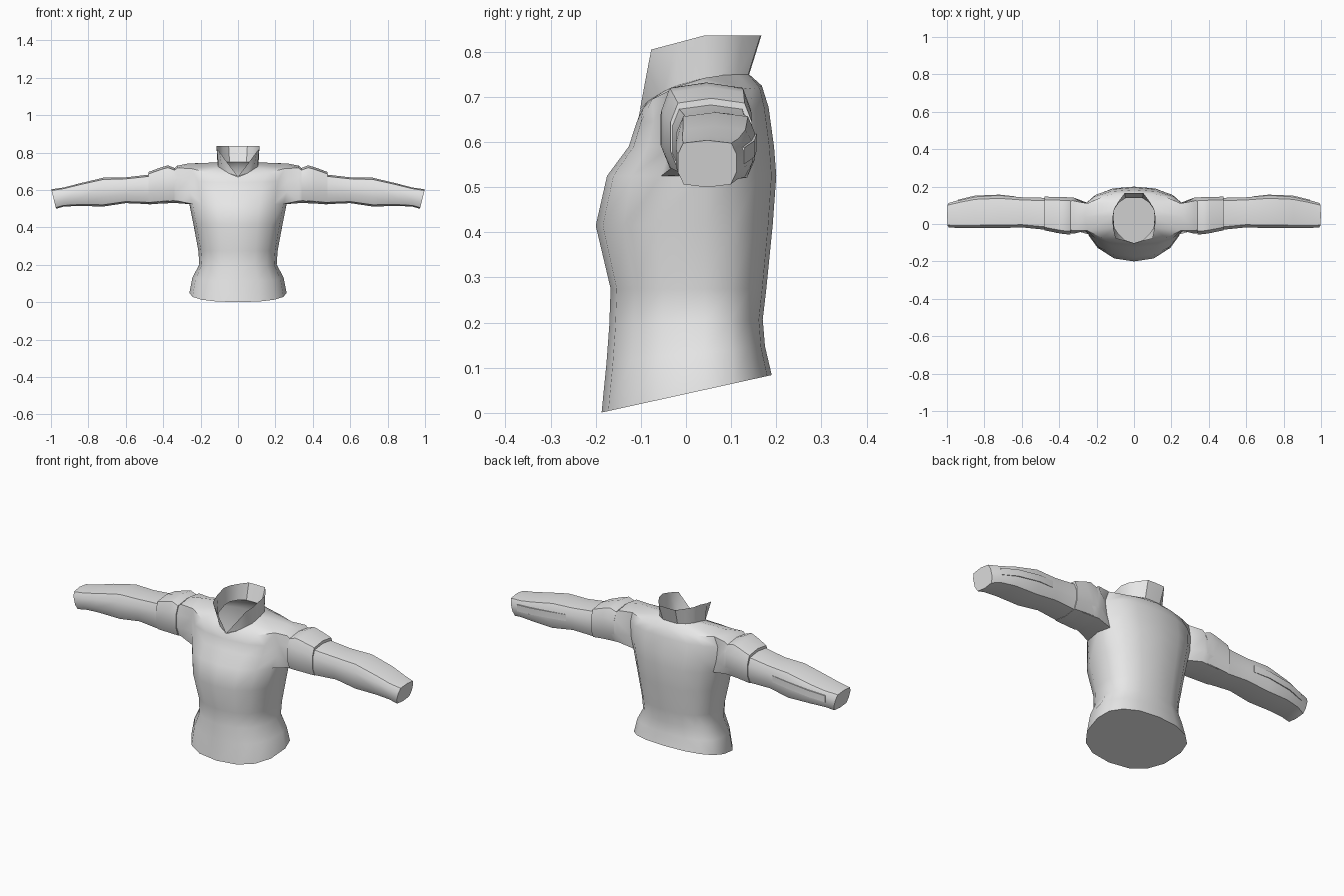
import bpy, bmesh, math

if "Cube" in bpy.data.objects:
    bpy.data.objects.remove(bpy.data.objects["Cube"])

cloth = bpy.data.materials.new("grey cloth")
cloth.diffuse_color = (0.8, 0.8, 0.8, 1)
cloth.use_nodes = True
cloth.node_tree.nodes["Principled BSDF"].inputs["Base Color"].default_value = cloth.diffuse_color


def finish(bm, name, angle=50):
    """Turn a right-hand half into a mirrored, smooth-shaded object."""
    bmesh.ops.recalc_face_normals(bm, faces=bm.faces)
    me = bpy.data.meshes.new(name)
    bm.to_mesh(me)
    bm.free()
    me.materials.append(cloth)
    ob = bpy.data.objects.new(name, me)
    bpy.context.collection.objects.link(ob)
    mod = ob.modifiers.new("mirror", 'MIRROR')
    mod.use_clip = True
    bpy.ops.object.select_all(action='DESELECT')
    ob.select_set(True)
    bpy.context.view_layer.objects.active = ob
    bpy.ops.object.modifier_apply(modifier="mirror")
    bpy.ops.object.shade_smooth_by_angle(angle=math.radians(angle))
    return ob


def bridge(bm, a, b, closed=False):
    n = len(a)
    for i in range(n if closed else n - 1):
        j = (i + 1) % n
        bm.faces.new((a[i], a[j], b[j], b[i]))


# Sleeve cross-section: bottom front to back, up the back, over the top, down the front
SECTION = [(-.8, -.88), (0, -1), (.8, -.88), (1, -.35), (1, .4),
           (.82, .88), (0, 1), (-.82, .88), (-1, .4), (-1, -.35)]


def sleeve_ring(bm, x, y0, y1, z0, z1, lean=0):
    yc, zc, ry, rz = (y0 + y1) / 2, (z0 + z1) / 2, (y1 - y0) / 2, (z1 - z0) / 2
    return [bm.verts.new((x + lean * v, yc + ry * u, zc + rz * v)) for u, v in SECTION]


# Body: half rings from front centre to back centre (height, tilt, half width, front, back)
ROWS = [(.042, .22, .26, -.187, .19), (.13, .1, .243, -.176, .175),
        (.2, .04, .207, -.17, .17), (.275, 0, .212, -.167, .178),
        (.415, 0, .238, -.2, .192), (.525, 0, .26, -.175, .2),
        (.59, 0, .278, -.127, .195), (.655, .12, .285, -.11, .183)]
# Yoke over the shoulders, neckline and collar top
YOKE = [(0, -.105, .655), (.08, -.095, .675), (.17, -.075, .695), (.25, -.035, .715),
        (.265, .04, .742), (.25, .11, .722), (.17, .145, .718), (.09, .163, .722), (0, .168, .725)]
NECK = [(0, -.102, .67), (.05, -.085, .69), (.085, -.05, .712), (.105, -.02, .725),
        (.11, .04, .742), (.105, .08, .748), (.08, .115, .75), (.045, .138, .75), (0, .14, .75)]
COLLAR = [(0, -.102, .672), (.05, -.09, .737), (.1, -.077, .805), (.113, -.02, .82),
          (.115, .04, .836), (.105, .085, .836), (.08, .125, .836), (.05, .165, .836), (0, .167, .836)]

bm = bmesh.new()
rings = []
for z, tilt, w, yf, yb in ROWS:
    ring = []
    for k in range(9):
        a = math.pi * k / 8
        s, c = abs(math.sin(a)) ** .85, abs(math.cos(a)) ** .85
        y = .04 + ((yf - .04) * c if k < 4 else (yb - .04) * c)
        ring.append(bm.verts.new((w * s if 0 < k < 8 else 0, y, z + tilt * y)))
    rings.append(ring)
rings.append([bm.verts.new(p) for p in YOKE])
rings.append([bm.verts.new(p) for p in NECK])
for r in range(len(rings) - 1):
    for k in range(8):
        if 5 <= r <= 7 and 3 <= k <= 4:      # armhole
            continue
        a, b = rings[r], rings[r + 1]
        bm.faces.new((a[k], a[k + 1], b[k + 1], b[k]))
bm.faces.new(rings[0])                        # closed hem

# Sleeve grown out of the armhole
prev = (rings[5][3:6] + [rings[6][5], rings[7][5]]
        + [rings[8][5], rings[8][4], rings[8][3]] + [rings[7][3], rings[6][3]])
for spec in [(.325, -.052, .142, .53, .73), (.36, -.045, .14, .53, .7),
             (.48, -.03, .14, .525, .682), (.6, -.018, .143, .53, .668),
             (.72, -.022, .153, .512, .666), (.85, -.022, .147, .515, .635),
             (.93, -.022, .13, .512, .614), (.986, -.018, .112, .5, .604, .013)]:
    ring = sleeve_ring(bm, *spec)
    bridge(bm, prev, ring, True)
    prev = ring
bm.faces.new(prev)                            # closed cuff
finish(bm, "jacket_body")

# Stand-up collar open in a V at the front
bm = bmesh.new()
bridge(bm, [bm.verts.new(p) for p in NECK], [bm.verts.new(p) for p in COLLAR])
bmesh.ops.remove_doubles(bm, verts=bm.verts, dist=.003)
finish(bm, "collar", 40)

# Raised band around the upper sleeve
bm = bmesh.new()
prev = None
for spec in [(.34, -.056, .142, .532, .718), (.375, -.054, .144, .53, .732),
             (.41, -.048, .145, .528, .722), (.478, -.034, .146, .523, .697)]:
    ring = sleeve_ring(bm, *spec)
    if prev:
        bridge(bm, prev, ring, True)
    else:
        bm.faces.new(ring)
    prev = ring
bm.faces.new(prev)
finish(bm, "shoulder_band", 40)

# Narrow strip along the back of the forearm
bm = bmesh.new()
prev = None
for x, y, z in [(.63, .147, .605), (.72, .157, .6), (.85, .152, .585), (.94, .13, .57)]:
    ring = [bm.verts.new((x, y + dy, z + dz))
            for dy, dz in ((-.03, -.018), (0, -.018), (0, .018), (-.03, .018))]
    if prev:
        bridge(bm, prev, ring, True)
    else:
        bm.faces.new(ring)
    prev = ring
bm.faces.new(prev)
finish(bm, "forearm_strip", 30)
